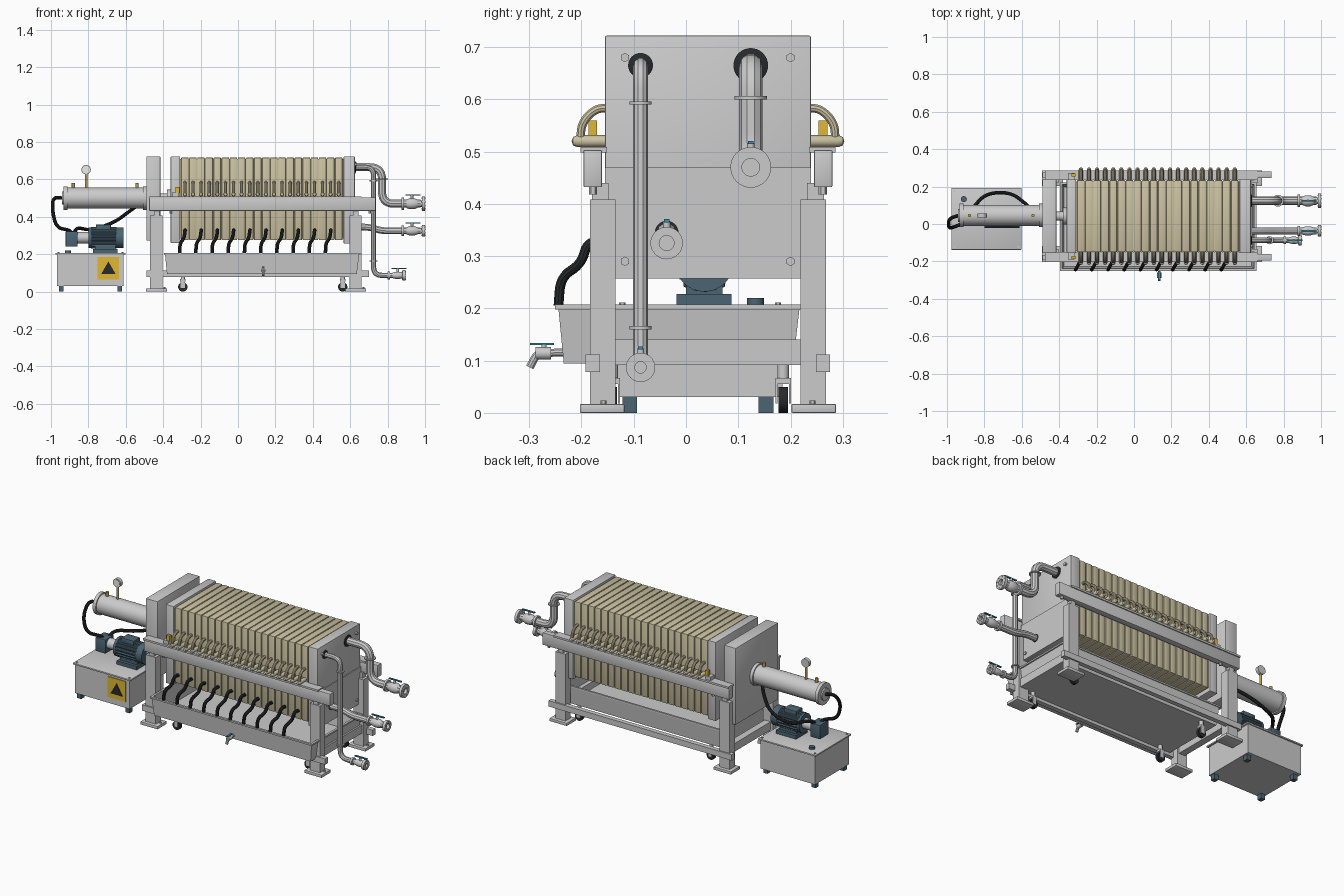
import bpy, bmesh, math
from mathutils import Vector

YC = 0.042  # centre line of the press


def mat(name, rgb):
    m = bpy.data.materials.new(name)
    m.diffuse_color = (*rgb, 1)
    return m


BEIGE = mat("beige", (0.60, 0.54, 0.36))
BLACK = mat("black", (0.02, 0.022, 0.025))
TEAL = mat("teal", (0.07, 0.13, 0.17))
BLUE = mat("blue", (0.04, 0.27, 0.37))
YELLOW = mat("yellow", (0.75, 0.48, 0.03))
BRASS = mat("brass", (0.5, 0.35, 0.08))
WHITE = mat("white", (0.85, 0.85, 0.82))


def add(name, data, m=None):
    if m:
        data.materials.append(m)
    o = bpy.data.objects.new(name, data)
    bpy.context.collection.objects.link(o)
    return o


def from_bm(name, bm, m=None):
    bmesh.ops.recalc_face_normals(bm, faces=bm.faces)
    me = bpy.data.meshes.new(name)
    bm.to_mesh(me)
    bm.free()
    return add(name, me, m)


def box(name, xs, ys, zs, m=None, bevel=0.0):
    bm = bmesh.new()
    bmesh.ops.create_cube(bm, size=1)
    for v in bm.verts:
        v.co = [sum(r) / 2 + c * (max(r) - min(r)) for r, c in zip((xs, ys, zs), v.co)]
    if bevel:
        bmesh.ops.bevel(bm, geom=bm.edges[:], offset=bevel, segments=2, affect='EDGES', profile=0.5)
    return from_bm(name, bm, m)


def lathe(name, prof, origin, axis, m=None, n=32, tooth=0.0):
    q = Vector(axis).to_track_quat('Z', 'Y')
    bm, rings = bmesh.new(), []
    for r, t in prof:
        ring = []
        for i in range(n):
            a = math.pi / 2 + 2 * math.pi * i / n
            k = r * (1 - tooth * ((i // 2) % 2))
            ring.append(bm.verts.new(Vector(origin) + q @ Vector((k * math.cos(a), k * math.sin(a), t))))
        rings.append(ring)
    for a, b in zip(rings, rings[1:]):
        for i in range(n):
            j = (i + 1) % n
            bm.faces.new((a[i], a[j], b[j], b[i]))
    bmesh.ops.remove_doubles(bm, verts=bm.verts, dist=1e-6)
    return from_bm(name, bm, m)


def cyl(name, origin, axis, r, d, m=None, n=32, tooth=0.0):
    return lathe(name, [(0, 0), (r, 0), (r, d), (0, d)], origin, axis, m, n, tooth)


def tube(name, pts, r, fillet=0.05, m=None):
    # swept round pipe with filleted corners
    p = [Vector(v) for v in pts]
    path = [p[0]]
    for a, b, c in zip(p, p[1:], p[2:]):
        s = b + (a - b).normalized() * min(fillet, (a - b).length * 0.49)
        e = b + (c - b).normalized() * min(fillet, (c - b).length * 0.49)
        path += [s.lerp(b, t / 7).lerp(b.lerp(e, t / 7), t / 7) for t in range(8)]
    path.append(p[-1])
    cu = bpy.data.curves.new(name, 'CURVE')
    cu.dimensions = '3D'
    cu.bevel_depth, cu.bevel_resolution, cu.use_fill_caps = r, 3, True
    sp = cu.splines.new('POLY')
    sp.points.add(len(path) - 1)
    for q, v in zip(sp.points, path):
        q.co = (*v, 1)
    tmp = add(name + "_path", cu)
    me = bpy.data.meshes.new_from_object(tmp.evaluated_get(bpy.context.evaluated_depsgraph_get()))
    bpy.data.objects.remove(tmp)
    return add(name, me, m)


def repeat(o, count, dx):
    for i in range(1, count):
        c = o.copy()
        c.location.x = i * dx
        bpy.context.collection.objects.link(c)


W = (YC - 0.197, YC + 0.197)

# End plates, moving plate and piston rod
box("fixed_end_plate", (0.565, 0.625), W, (0.257, 0.722), bevel=0.003)
box("end_plate_rib", (0.62, 0.63), W, (0.257, 0.47))
box("cylinder_end_plate", (-0.49, -0.415), W, (0.273, 0.722), bevel=0.003)
box("moving_plate", (-0.36, -0.31), W, (0.26, 0.722), bevel=0.003)
cyl("piston_rod", (-0.42, YC, 0.5), (1, 0, 0), 0.024, 0.05)
cyl("piston_pad", (-0.38, YC, 0.5), (1, 0, 0), 0.045, 0.025)
for y in (-0.117, 0.2):
    for z in (0.29, 0.68):
        cyl("end_plate_bolt", (0.622, y, z), (1, 0, 0), 0.009, 0.014, n=6)

# Filter plate pack
P = 0.0433
repeat(box("filter_plate", (-0.304, -0.264), (YC - 0.193, YC + 0.193), (0.275, 0.717), BEIGE, 0.005), 20, P)
box("filter_cloth_core", (-0.31, 0.565), (YC - 0.186, YC + 0.186), (0.283, 0.709), BEIGE)

# Frame, both sides
for s in (-1, 1):
    def ys(a, b):
        return (YC + s * a, YC + s * b)
    box("side_rail", (-0.475, 0.735), ys(0.203, 0.238), (0.432, 0.503), bevel=0.002)
    box("rail_top_strip", (-0.475, 0.66), ys(0.193, 0.244), (0.498, 0.509))
    box("lower_rail", (-0.49, 0.70), ys(0.207, 0.234), (0.078, 0.112))
    for x0, x1 in ((-0.47, -0.405), (0.595, 0.66)):
        box("leg", (x0, x1), ys(0.177, 0.226), (0.015, 0.408))
        box("leg_top_bracket", (x0 + 0.02, x1 - 0.015), ys(0.19, 0.222), (0.40, 0.44))
        box("foot_plate", (x0 - 0.022, x1 + 0.025), ys(0.16, 0.245), (0, 0.017), bevel=0.002)
        cyl("foot_bolt", (x1 + 0.012, YC + s * 0.2, 0.015), (0, 0, 1), 0.006, 0.009, n=6)
        cyl("rail_bolt", (x1 + 0.045, YC + s * 0.22, 0.418), (0, 0, 1), 0.008, 0.02, n=6)
    # plate carrying handles
    y0, y1 = ys(0.185, 0.232)
    repeat(tube("plate_handle", [(-0.284, y0, 0.583), (-0.284, YC + s * 0.215, 0.583),
                (-0.284, YC + s * 0.242, 0.555), (-0.284, YC + s * 0.244, 0.52)], 0.0085, 0.03, BEIGE), 20, P)
    repeat(lathe("handle_foot", [(0, 0), (0.0115, 0), (0.0115, 0.065), (0.008, 0.073), (0, 0.076)],
                 (-0.284, y0, 0.52), (0, s, 0), BEIGE, 16), 20, P)
    # moving plate carrier
    box("carrier_arm", (-0.352, -0.318), ys(0.19, 0.232), (0.508, 0.53))
    box("carrier_block", (-0.334, -0.314), ys(0.212, 0.229), (0.528, 0.56), YELLOW)
    # casters
    for x in (-0.295, 0.56):
        y = YC + s * 0.183 - 0.039 * (s > 0) if s < 0 else 0.186
        cyl("caster_wheel", (x, y - 0.009, 0.025), (0, 1, 0), 0.025, 0.018, BLACK)
        for k in (-1, 1):
            box("caster_fork", (x - 0.012, x + 0.012), (y + k * 0.011, y + k * 0.015), (0.018, 0.066))
        box("caster_top", (x - 0.014, x + 0.014), (y - 0.015, y + 0.015), (0.055, 0.067))
        cyl("caster_stem", (x, y, 0.06), (0, 0, 1), 0.011, 0.04)
for x in (-0.455, 0.61):
    box("cross_beam", (x, x + 0.04), (YC - 0.22, YC + 0.22), (0.092, 0.14))

# Drip tray: open box with sloped walls and rim
bm, rings = bmesh.new(), []
for x0, x1, y0, y1, z in ((-0.38, 0.635, -0.234, 0.205, 0.095), (-0.39, 0.648, -0.244, 0.217, 0.198),
                          (-0.396, 0.655, -0.251, 0.222, 0.198), (-0.396, 0.655, -0.251, 0.222, 0.207),
                          (-0.384, 0.642, -0.238, 0.211, 0.207), (-0.374, 0.629, -0.228, 0.199, 0.101)):
    rings.append([bm.verts.new(c) for c in ((x0, y0, z), (x1, y0, z), (x1, y1, z), (x0, y1, z))])
for a, b in zip(rings, rings[1:]):
    for i in range(4):
        bm.faces.new((a[i], a[(i + 1) % 4], b[(i + 1) % 4], b[i]))
bm.faces.new(rings[0])
bm.faces.new(rings[-1])
from_bm("drip_tray", bm)

# Filtrate hoses running into the tray
repeat(tube("drain_hose", [(-0.283, -0.145, 0.325), (-0.283, -0.188, 0.33), (-0.288, -0.2, 0.285),
            (-0.31, -0.24, 0.26), (-0.312, -0.244, 0.205)], 0.0095, 0.04, BLACK), 10, 2 * P)

# Tray tap
tube("tap_spout", [(0.135, -0.228, 0.116), (0.135, -0.285, 0.114), (0.135, -0.299, 0.087)], 0.008, 0.012)
cyl("tap_body", (0.135, -0.258, 0.114), (0, -1, 0), 0.012, 0.03, n=16)
cyl("tap_stem", (0.135, -0.272, 0.115), (0, 0, 1), 0.005, 0.016, n=12)
box("tap_handle", (0.129, 0.141), (-0.299, -0.253), (0.13, 0.134), BLUE)


# Outlet pipes with valve, flanges and lever
def outlet(label, y, z0, pts, r, rf, xe, hoops, fillet):
    lathe(label + "_seal", [(0, 0), (rf * 0.85, 0), (rf * 0.85, 0.008), (r, 0.012), (0, 0.012)],
          (0.62, y, z0), (1, 0, 0), BLACK)
    tube(label + "_pipe", [(0.62, y, z0)] + [(x, y, z) for x, z in pts] + [(xe - 0.025, y, pts[-1][1])], r, fillet)
    z = pts[-1][1]
    L = 0.115 if r > 0.018 else 0.085
    lathe(label + "_flange", [(0, -0.03), (r * 0.75, -0.03), (r * 0.75, 0), (rf, 0), (rf, -0.016), (0, -0.016)],
          (xe, y, z), (1, 0, 0))
    cyl(label + "_valve_collar", (xe - L - 0.01, y, z), (1, 0, 0), r * 1.45, 0.012)
    lathe(label + "_valve_body", [(0, 0), (r, 0), (r * 1.3, 0.018), (r * 1.3, 0.042), (r, 0.06), (0, 0.06)],
          (xe - L + 0.015, y, z), (1, 0, 0))
    for i in range(8):
        a = math.pi / 8 + i * math.pi / 4
        cyl(label + "_flange_bolt", (xe - 0.019, y + rf * .78 * math.cos(a), z + rf * .78 * math.sin(a)),
            (1, 0, 0), 0.004, 0.021, n=6)
    xs, top = xe - L + 0.045, z + r * 1.3 + 0.017
    cyl(label + "_valve_stem", (xs, y, z), (0, 0, 1), 0.007, top - z, n=12)
    box(label + "_valve_lever", (xs - 0.035, xs + 0.045), (y - 0.005, y + 0.005), (top - 0.002, top + 0.004), BLUE)
    for x, zz in hoops:
        cyl(label + "_pipe_collar", (x, y, zz), (0, 0, 1), r * 1.2 + 0.004, 0.006)


outlet("large_outlet", 0.124, 0.665, [(0.77, 0.665), (0.77, 0.47)], 0.0225, 0.039, 1.0, [(0.77, 0.6)], 0.065)
outlet("middle_outlet", -0.037, 0.345, [(0.70, 0.345), (0.77, 0.325)], 0.019, 0.031, 1.0, [], 0.03)
outlet("long_outlet", -0.087, 0.665, [(0.725, 0.665), (0.725, 0.087)], 0.0145, 0.028, 0.895,
       [(0.725, 0.59), (0.725, 0.16)], 0.045)

# Hydraulic cylinder with gauge and ports
cyl("hydraulic_cylinder", (-0.925, 0.046, 0.5), (1, 0, 0), 0.056, 0.44, n=48)
for x in (-0.932, -0.508):
    cyl("cylinder_flange", (x, 0.046, 0.5), (1, 0, 0), 0.063, 0.02, n=48)
cyl("cylinder_cap", (-0.94, 0.046, 0.5), (1, 0, 0), 0.035, 0.012)
cyl("gauge_stem", (-0.812, 0.046, 0.55), (0, 0, 1), 0.007, 0.08, BRASS, 12)
cyl("gauge_case", (-0.812, 0.056, 0.652), (0, -1, 0), 0.025, 0.02)
cyl("gauge_dial", (-0.812, 0.037, 0.652), (0, -1, 0), 0.02, 0.002, WHITE)
for x in (-0.88, -0.54):
    cyl("cylinder_port", (x, 0.046, 0.55), (0, 0, 1), 0.009, 0.03, BRASS, 12)

# Power pack tank
box("tank", (-0.968, -0.612), (-0.13, 0.185), (0.03, 0.2))
box("tank_lid", (-0.976, -0.602), (-0.138, 0.192), (0.198, 0.207), bevel=0.002)
for x in (-0.945, -0.632):
    for y in (-0.108, 0.153):
        box("tank_foot", (x - 0.013, x + 0.013), (y - 0.014, y + 0.014), (0, 0.032), TEAL)
for x in (-0.96, -0.618):
    for y in (-0.122, 0.176):
        cyl("lid_bolt", (x, y, 0.205), (0, 0, 1), 0.006, 0.006, n=6)
cyl("filler_cap", (-0.91, 0.133, 0.205), (0, 0, 1), 0.016, 0.015, TEAL)
box("warning_sign", (-0.752, -0.635), (-0.135, -0.128), (0.066, 0.186), YELLOW)
cyl("warning_triangle", (-0.693, -0.134, 0.116), (0, -1, 0), 0.045, 0.003, BLACK, 3)

# Motor and pump
cyl("motor_body", (-0.785, 0.035, 0.288), (1, 0, 0), 0.057, 0.135, TEAL, 72, 0.1)
for x, d in ((-0.798, 0.016), (-0.652, 0.04)):
    cyl("motor_end", (x, 0.035, 0.288), (1, 0, 0), 0.056, d, TEAL)
box("motor_base", (-0.775, -0.645), (-0.018, 0.087), (0.206, 0.228), TEAL)
box("motor_pedestal", (-0.765, -0.655), (0, 0.07), (0.225, 0.25), TEAL)
box("terminal_box", (-0.76, -0.68), (0.005, 0.065), (0.33, 0.358), TEAL, 0.003)
cyl("pump_coupling", (-0.865, 0.035, 0.288), (1, 0, 0), 0.03, 0.07)
box("pump", (-0.922, -0.857), (-0.005, 0.075), (0.24, 0.322), TEAL, 0.004)

# Hydraulic hoses
tube("rear_hose", [(-0.935, 0.046, 0.5), (-0.99, 0.03, 0.505), (-0.993, -0.02, 0.43), (-0.97, -0.02, 0.34),
     (-0.9, 0.01, 0.33), (-0.89, 0.025, 0.31)], 0.0095, 0.06, BLACK)
tube("front_hose", [(-0.88, 0.05, 0.31), (-0.86, 0.09, 0.345), (-0.79, 0.165, 0.325), (-0.66, 0.17, 0.37),
     (-0.58, 0.11, 0.43), (-0.545, 0.07, 0.455)], 0.0095, 0.07, BLACK)

# Smooth the round surfaces, keep edges sharp
for o in bpy.context.scene.objects:
    o.select_set(True)
    bpy.context.view_layer.objects.active = o
bpy.ops.object.shade_smooth_by_angle(angle=math.radians(35))
